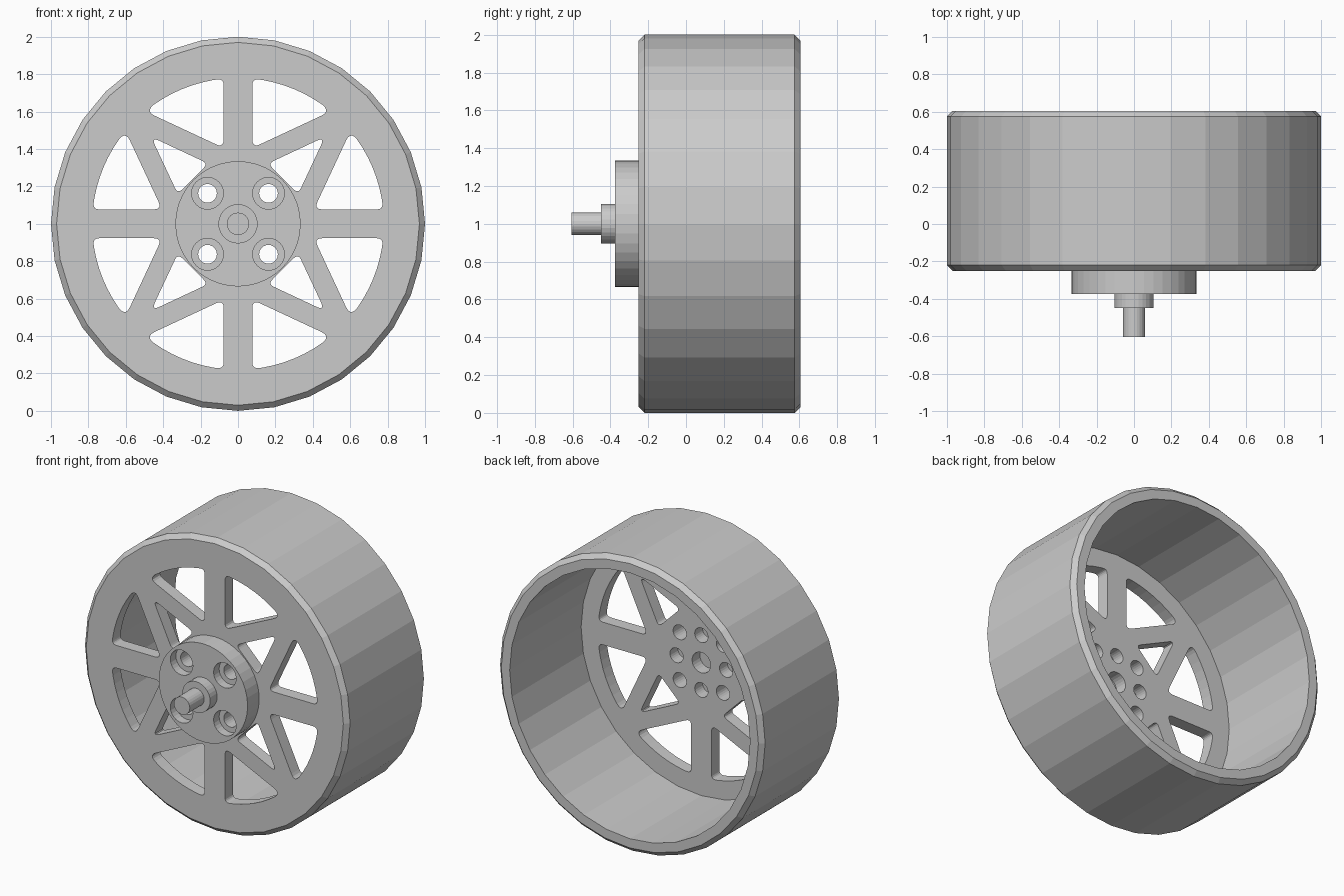
import bpy, bmesh
from math import sin, cos, pi, atan2
from mathutils import Vector

if "Cube" in bpy.data.objects:
    bpy.data.objects.remove(bpy.data.objects["Cube"])

AXLE_Z = 1.0


def circle(r, cx=0, cy=0, n=24):
    return [(cx + r * cos(2 * pi * i / n), cy + r * sin(2 * pi * i / n)) for i in range(n)]


def rounded(corners, steps=5):
    """Outline from (x, y, cut) corners; cut is the length trimmed at each corner."""
    out = []
    for i, (x, y, cut) in enumerate(corners):
        p = Vector((x, y))
        if cut == 0:
            out.append((x, y))
            continue
        a = Vector(corners[i - 1][:2]) - p
        b = Vector(corners[(i + 1) % len(corners)][:2]) - p
        a, b = p + a.normalized() * cut, p + b.normalized() * cut
        for k in range(steps + 1):
            t = k / steps
            q = a * (1 - t) ** 2 + p * 2 * t * (1 - t) + b * t * t
            out.append((q.x, q.y))
    return out


def plate(name, outlines, y0, y1):
    """Flat plate between y0 and y1; inner outlines become through holes."""
    cu = bpy.data.curves.new(name + "_curve", 'CURVE')
    cu.dimensions = '2D'
    cu.fill_mode = 'BOTH'
    cu.extrude = (y1 - y0) / 2
    for pts in outlines:
        sp = cu.splines.new('POLY')
        sp.points.add(len(pts) - 1)
        for p, (x, y) in zip(sp.points, pts):
            p.co = (x, y, 0, 1)
        sp.use_cyclic_u = True
    tmp = bpy.data.objects.new(name + "_tmp", cu)
    bpy.context.collection.objects.link(tmp)
    dg = bpy.context.evaluated_depsgraph_get()
    me = bpy.data.meshes.new_from_object(tmp.evaluated_get(dg))
    bpy.data.objects.remove(tmp)
    bpy.data.curves.remove(cu)
    bm = bmesh.new()
    bm.from_mesh(me)
    bmesh.ops.remove_doubles(bm, verts=bm.verts, dist=1e-5)
    bmesh.ops.recalc_face_normals(bm, faces=bm.faces)
    for f in bm.faces:
        f.smooth = False
    bm.to_mesh(me)
    bm.free()
    me.name = name
    ob = bpy.data.objects.new(name, me)
    ob.rotation_euler = (pi / 2, 0, 0)
    ob.location = (0, (y0 + y1) / 2, AXLE_Z)
    bpy.context.collection.objects.link(ob)
    return ob


def ring(name, profile, n=32):
    """Closed (radius, y) profile turned around the axle."""
    bm = bmesh.new()
    rows = [[bm.verts.new((r * cos(2 * pi * i / n), y, r * sin(2 * pi * i / n)))
             for r, y in profile] for i in range(n)]
    m = len(profile)
    for i in range(n):
        a, b = rows[i], rows[(i + 1) % n]
        for j in range(m):
            k = (j + 1) % m
            bm.faces.new((a[j], a[k], b[k], b[j]))
    bmesh.ops.recalc_face_normals(bm, faces=bm.faces)
    me = bpy.data.meshes.new(name)
    bm.to_mesh(me)
    bm.free()
    ob = bpy.data.objects.new(name, me)
    ob.location.z = AXLE_Z
    bpy.context.collection.objects.link(ob)
    return ob


# Tread band with chamfered edges, and the drum inside it
FRONT, BACK, FACE_BACK = -0.25, 0.605, -0.165
ring("tread", [(0.94, FRONT), (0.97, FRONT), (1, FRONT + 0.03),
               (1, BACK - 0.03), (0.97, BACK), (0.94, BACK)])
ring("drum", [(0.907, FACE_BACK), (0.94, FACE_BACK), (0.94, BACK), (0.907, BACK)])

# Spoke windows for one quadrant: two large ones and a small one on the diagonal
R = 0.78
end = (0.495, 0.601)
a0, a1 = atan2(0.776, 0.077), atan2(end[1], end[0])
large = [(0.077, 0.406, 0.045), (0.077, 0.776, 0.035)]
large += [(R * cos(a0 + (a1 - a0) * t / 8), R * sin(a0 + (a1 - a0) * t / 8), 0)
          for t in range(1, 8)]
large += [(end[0], end[1], 0.055)]
large = rounded(large)
small = rounded([(0.465, 0.465, 0.05), (0.16, 0.322, 0.035), (0.322, 0.16, 0.035)])
quadrant = [large, [(y, x) for x, y in large], small]
windows = [[(sx * x, sy * y) for x, y in w]
           for w in quadrant for sx in (1, -1) for sy in (1, -1)]

# Bolt holes: four on the diagonals, four on the axes
D = 0.163
diagonal = [(sx * D, sy * D) for sx in (1, -1) for sy in (1, -1)]
axial = [(0.187, 0), (-0.187, 0), (0, 0.187), (0, -0.187)]
bolts = [circle(0.05, x, y) for x, y in diagonal]

# Spoked wheel face
plate("wheel_face", [circle(0.94, n=32), circle(0.07)] + windows + bolts
      + [circle(0.05, x, y) for x, y in axial], FRONT, FACE_BACK)

# Hub with counterbored bolt holes
HUB, SEAT = -0.375, -0.315
plate("hub_back", [circle(0.335, n=40)] + bolts, SEAT, FRONT)
plate("hub_front", [circle(0.335, n=40)] + [circle(0.085, x, y) for x, y in diagonal], HUB, SEAT)

# Axle collar and shaft
plate("axle_collar", [circle(0.105, n=28)], -0.45, HUB)
plate("axle_shaft", [circle(0.06)], -0.605, -0.45)
